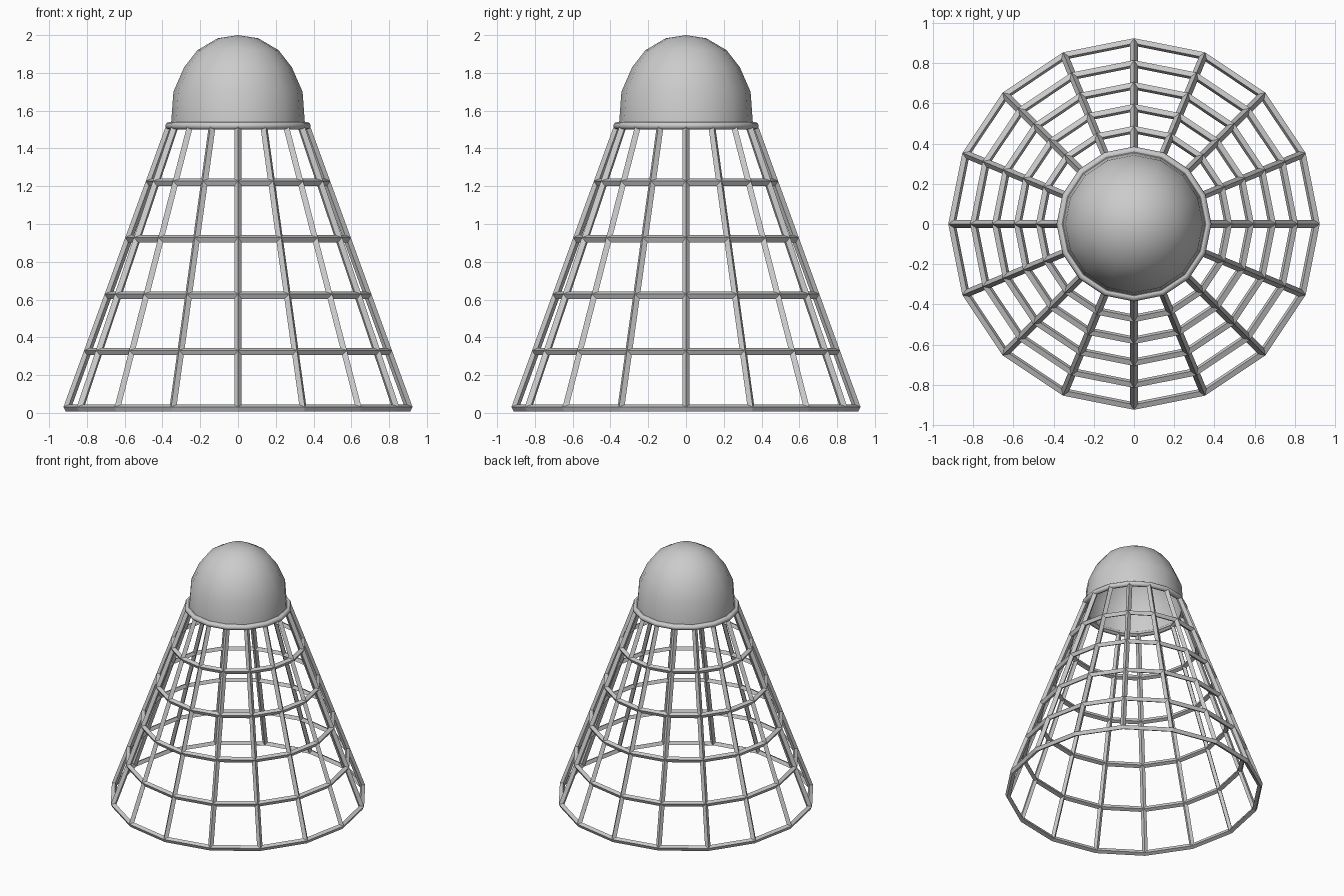
import bpy, bmesh
from math import cos, sin, pi

if "Cube" in bpy.data.objects:
    bpy.data.objects.remove(bpy.data.objects["Cube"])

SIDES = 16

def lathe(name, profile, closed=False, sides=SIDES):
    """Spin (radius, z) points round the z axis."""
    bm = bmesh.new()
    rings = []
    for r, z in profile:
        if r == 0:
            rings.append([bm.verts.new((0, 0, z))] * sides)
        else:
            rings.append([bm.verts.new((r * cos(2 * pi * i / sides), r * sin(2 * pi * i / sides), z))
                          for i in range(sides)])
    pairs = list(zip(rings, rings[1:])) + ([(rings[-1], rings[0])] if closed else [])
    for a, b in pairs:
        for i in range(sides):
            j = (i + 1) % sides
            bm.faces.new(list(dict.fromkeys((a[i], a[j], b[j], b[i]))))
    bmesh.ops.recalc_face_normals(bm, faces=bm.faces)
    me = bpy.data.meshes.new(name)
    bm.to_mesh(me)
    bm.free()
    ob = bpy.data.objects.new(name, me)
    bpy.context.collection.objects.link(ob)
    return ob

# Open lattice skirt: tapered cage of flat-sided struts
skirt = lathe("skirt_lattice", [(0.905 - 0.109 * k, 0.025 + 0.299 * k) for k in range(6)])
wire = skirt.modifiers.new("struts", 'WIREFRAME')
wire.thickness = 0.04
wire.use_even_offset = True
wire.use_boundary = True

# Rounded collar between skirt and cap
collar = lathe("collar", [(0.365 + 0.02 * cos(2 * pi * i / 8), 1.52 + 0.02 * sin(2 * pi * i / 8))
                          for i in range(8)], closed=True)

# Hollow dome cap
cap = lathe("dome_cap", [(0.355, 1.52), (0.353, 1.55), (0.342, 1.70), (0.285, 1.83),
                         (0.215, 1.92), (0.108, 1.983), (0, 2.0)])

for ob in (collar, cap):
    ob.data.shade_smooth()
